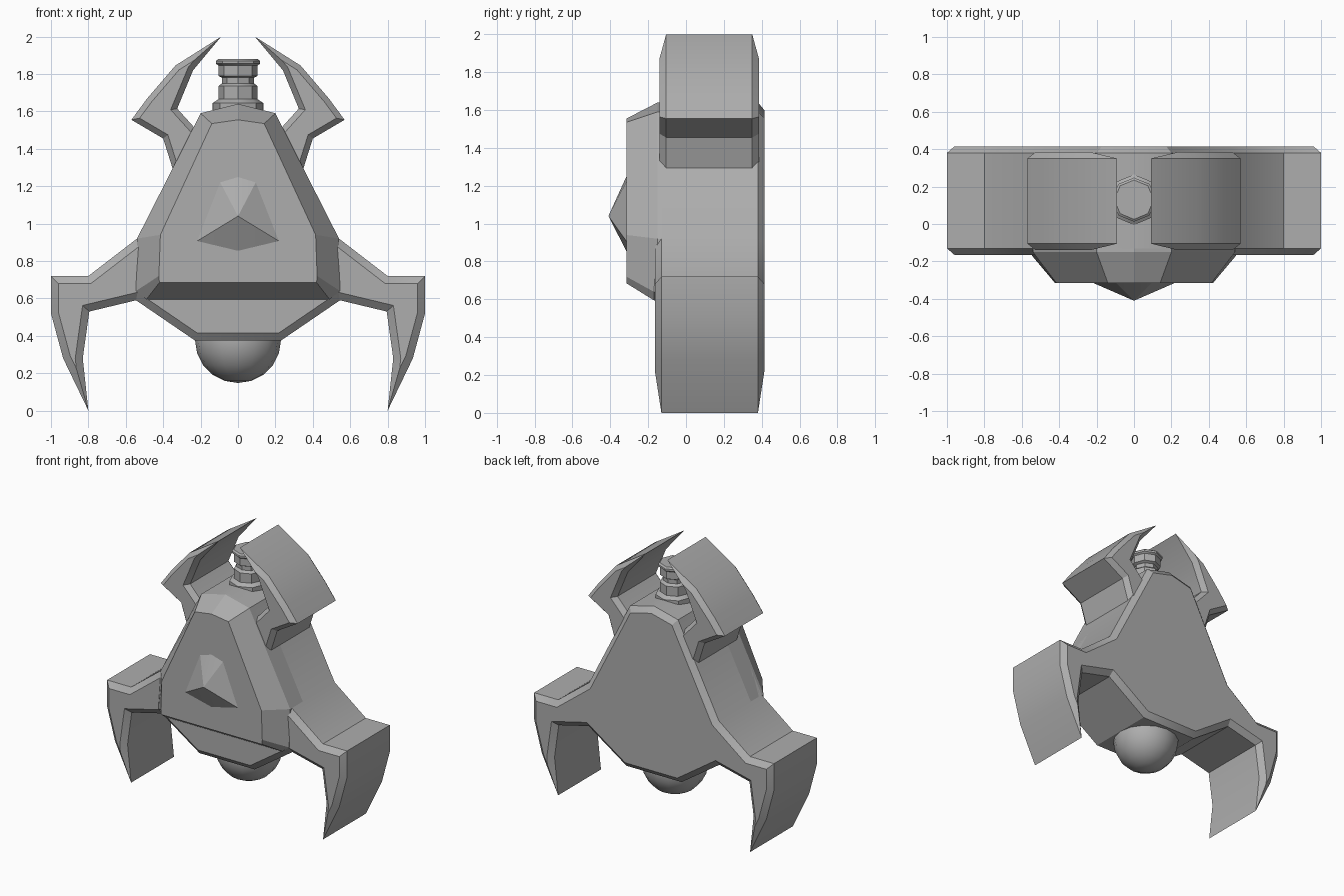
import bpy, bmesh, math
from mathutils import Vector, Matrix

cube = bpy.data.objects.get("Cube")
if cube:
    bpy.data.objects.remove(cube, do_unlink=True)

grey = bpy.data.materials.new("hull_grey")
grey.use_nodes = True
grey.diffuse_color = (0.42, 0.42, 0.42, 1)
bsdf = next(n for n in grey.node_tree.nodes if n.type == 'BSDF_PRINCIPLED')
bsdf.inputs["Base Color"].default_value = grey.diffuse_color


def finish(name, bm, angle=30):
    bmesh.ops.recalc_face_normals(bm, faces=bm.faces[:])
    mesh = bpy.data.meshes.new(name)
    bm.to_mesh(mesh)
    bm.free()
    mesh.materials.append(grey)
    obj = bpy.data.objects.new(name, mesh)
    bpy.context.collection.objects.link(obj)
    bpy.ops.object.select_all(action='DESELECT')
    obj.select_set(True)
    bpy.context.view_layer.objects.active = obj
    bpy.ops.object.shade_smooth_by_angle(angle=math.radians(angle))
    return obj


def loft(name, loops, angle=30):
    """Skin a stack of equal-length point loops and cap both ends."""
    bm = bmesh.new()
    rings = [[bm.verts.new(p) for p in loop] for loop in loops]
    for a, b in zip(rings, rings[1:]):
        for i in range(len(a)):
            j = (i + 1) % len(a)
            bm.faces.new((a[i], a[j], b[j], b[i]))
    bm.faces.new(rings[0])
    bm.faces.new(rings[-1])
    return finish(name, bm, angle)


def at_depth(outline, y):
    return [(x, y, z) for x, z in outline]


def inset(outline, d):
    """Mitred inset of a clockwise outline."""
    pts = [Vector(p) for p in outline]
    result = []
    for i, p in enumerate(pts):
        u = (p - pts[i - 1]).normalized()
        v = (pts[(i + 1) % len(pts)] - p).normalized()
        n, m = Vector((u.y, -u.x)), Vector((v.y, -v.x))
        result.append(p + (n + m) * d / (1 + n.dot(m)))
    return result


def bevelled_slab(name, outline, front, back, d):
    small = inset(outline, d)
    loft(name, [at_depth(small, front), at_depth(outline, front + 0.035),
                at_depth(outline, back - 0.035), at_depth(small, back)])


def mirrored(half):
    """Close a right-hand half outline, sharing points on the centre line."""
    return half + [(-x, z) for x, z in reversed(half) if x > 0]


# Main hull with the two lower claws
hull = [(0, 1.64), (0.2, 1.59), (0.54, 0.92), (0.8, 0.72), (1, 0.72), (1, 0.52),
        (0.935, 0.28), (0.8, 0), (0.83, 0.28), (0.795, 0.53), (0.545, 0.59),
        (0.23, 0.375)]
bevelled_slab("hull_with_claws", mirrored(hull), -0.165, 0.415, 0.04)

# Raised front armour plate
base = mirrored([(0, 1.64), (0.2, 1.59), (0.54, 0.92), (0.545, 0.64), (0.49, 0.595)])
face = mirrored([(0, 1.555), (0.14, 1.535), (0.415, 0.94), (0.423, 0.72), (0.42, 0.685)])
rim = [(x, -0.15 if z > 0.9 else -0.17, z) for x, z in base]
loft("front_plate", [at_depth(base, 0), rim, at_depth(face, -0.315)], 20)

# Pointed boss on the plate
bm = bmesh.new()
apex = bm.verts.new((0, -0.41, 1.04))
foot = mirrored([(0, 1.26), (0.1, 1.23), (0.23, 0.9), (0, 0.845)])
ring = [bm.verts.new(p) for p in at_depth(foot, -0.31)]
bm.faces.new(ring)
for i, v in enumerate(ring):
    bm.faces.new((ring[i - 1], v, apex))
finish("plate_boss", bm, 15)

# Curved upper horns
horn = [(0.09, 2), (0.335, 1.845), (0.485, 1.67), (0.57, 1.555), (0.4, 1.455),
        (0.345, 1.28), (0.2, 1.3), (0.12, 1.42), (0.23, 1.51), (0.325, 1.615),
        (0.24, 1.82)]
bevelled_slab("left_horn", horn, -0.14, 0.385, 0.03)
bevelled_slab("right_horn", [(-x, z) for x, z in reversed(horn)], -0.14, 0.385, 0.03)

# Octagonal neck with stepped collars
steps = [(0.135, 1.55), (0.135, 1.645), (0.105, 1.665), (0.105, 1.735), (0.085, 1.75),
         (0.085, 1.78), (0.105, 1.79), (0.105, 1.845), (0.118, 1.855), (0.118, 1.87),
         (0.105, 1.88)]
loft("neck", [[(r * math.cos(k * math.pi / 4), 0.13 + r * math.sin(k * math.pi / 4), z)
               for k in range(8)] for r, z in steps])

# Ball under the hull
bm = bmesh.new()
bmesh.ops.create_uvsphere(bm, u_segments=16, v_segments=10, radius=0.23,
                          matrix=Matrix.Translation((0, 0.13, 0.378)))
finish("belly_ball", bm, 40)
